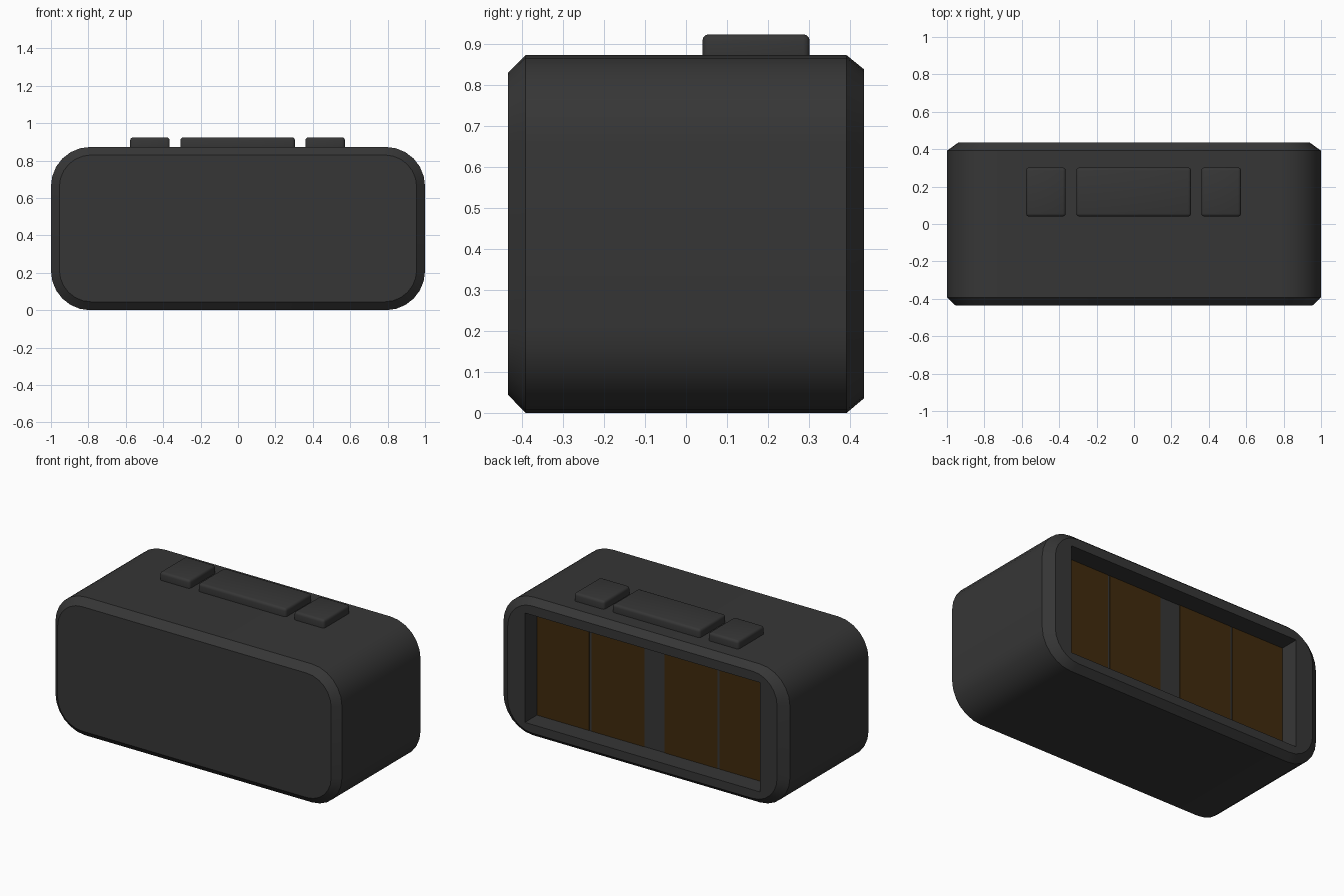
import bpy, bmesh, math

if "Cube" in bpy.data.objects:
    bpy.data.objects.remove(bpy.data.objects["Cube"])


def material(name, rgb):
    m = bpy.data.materials.new(name)
    m.diffuse_color = (*rgb, 1)
    m.use_nodes = True
    m.node_tree.nodes["Principled BSDF"].inputs["Base Color"].default_value = m.diffuse_color
    return m


BLACK = material("charcoal plastic", (0.037, 0.037, 0.037))
AMBER = material("dark amber", (0.052, 0.024, 0.004))


def finish(bm, name, mat):
    mesh = bpy.data.meshes.new(name)
    bmesh.ops.recalc_face_normals(bm, faces=bm.faces)
    bm.to_mesh(mesh)
    bm.free()
    mesh.materials.append(mat)
    ob = bpy.data.objects.new(name, mesh)
    bpy.context.collection.objects.link(ob)
    bpy.ops.object.select_all(action='DESELECT')
    ob.select_set(True)
    bpy.context.view_layer.objects.active = ob
    bpy.ops.object.shade_smooth_by_angle(angle=math.radians(30))
    return ob


def rounded_ring(bm, y, hx, z0, z1, r, seg=6):
    """Rounded rectangle in the xz plane."""
    cz, hz = (z0 + z1) / 2, (z1 - z0) / 2
    ring = []
    for q, (sx, sz) in enumerate(((1, 1), (-1, 1), (-1, -1), (1, -1))):
        for i in range(seg + 1):
            a = math.pi / 2 * (q + i / seg)
            ring.append(bm.verts.new((sx * (hx - r) + r * math.cos(a), y,
                                      cz + sz * (hz - r) + r * math.sin(a))))
    return ring


def box(name, x0, x1, y0, y1, z0, z1, mat, bevel=0):
    bm = bmesh.new()
    bmesh.ops.create_cube(bm, size=1)
    for v in bm.verts:
        v.co = ((x0 + x1) / 2 + v.co.x * (x1 - x0),
                (y0 + y1) / 2 + v.co.y * (y1 - y0),
                (z0 + z1) / 2 + v.co.z * (z1 - z0))
    if bevel:
        bmesh.ops.bevel(bm, geom=list(bm.edges), offset=bevel, segments=3,
                        profile=0.5, affect='EDGES')
    return finish(bm, name, mat)


# Case: chamfered front, rounded tube, chamfered back, rim and recess
FLOOR = 0.312
bm = bmesh.new()
rings = [rounded_ring(bm, *p) for p in (
    (-0.435, 0.955, 0.045, 0.83, 0.17),
    (-0.392, 1.0, 0.0, 0.873, 0.21),
    (0.392, 1.0, 0.0, 0.873, 0.21),
    (0.435, 0.94, 0.036, 0.838, 0.17),
    (0.435, 0.82, 0.09, 0.78, 0.0),
    (FLOOR, 0.82, 0.09, 0.78, 0.0))]
for a, b in zip(rings, rings[1:]):
    for i in range(len(a)):
        j = (i + 1) % len(a)
        bm.faces.new((a[i], a[j], b[j], b[i]))
bm.faces.new(rings[0])
bm.faces.new(rings[-1])
bmesh.ops.remove_doubles(bm, verts=bm.verts, dist=1e-5)
finish(bm, "case", BLACK)

# Display panels on the recess floor, two on each side of the centre gap
for n, (x0, x1) in enumerate(((-0.82, -0.455), (-0.44, -0.07),
                              (0.07, 0.44), (0.455, 0.82))):
    box(f"display_panel_{n + 1}", x0, x1, FLOOR - 0.003, FLOOR + 0.003,
        0.09, 0.78, AMBER)

# Top buttons
for name, x0, x1 in (("left_button", -0.577, -0.365),
                     ("centre_button", -0.308, 0.305),
                     ("right_button", 0.36, 0.572)):
    box(name, x0, x1, 0.04, 0.302, 0.84, 0.924, BLACK, 0.016)
